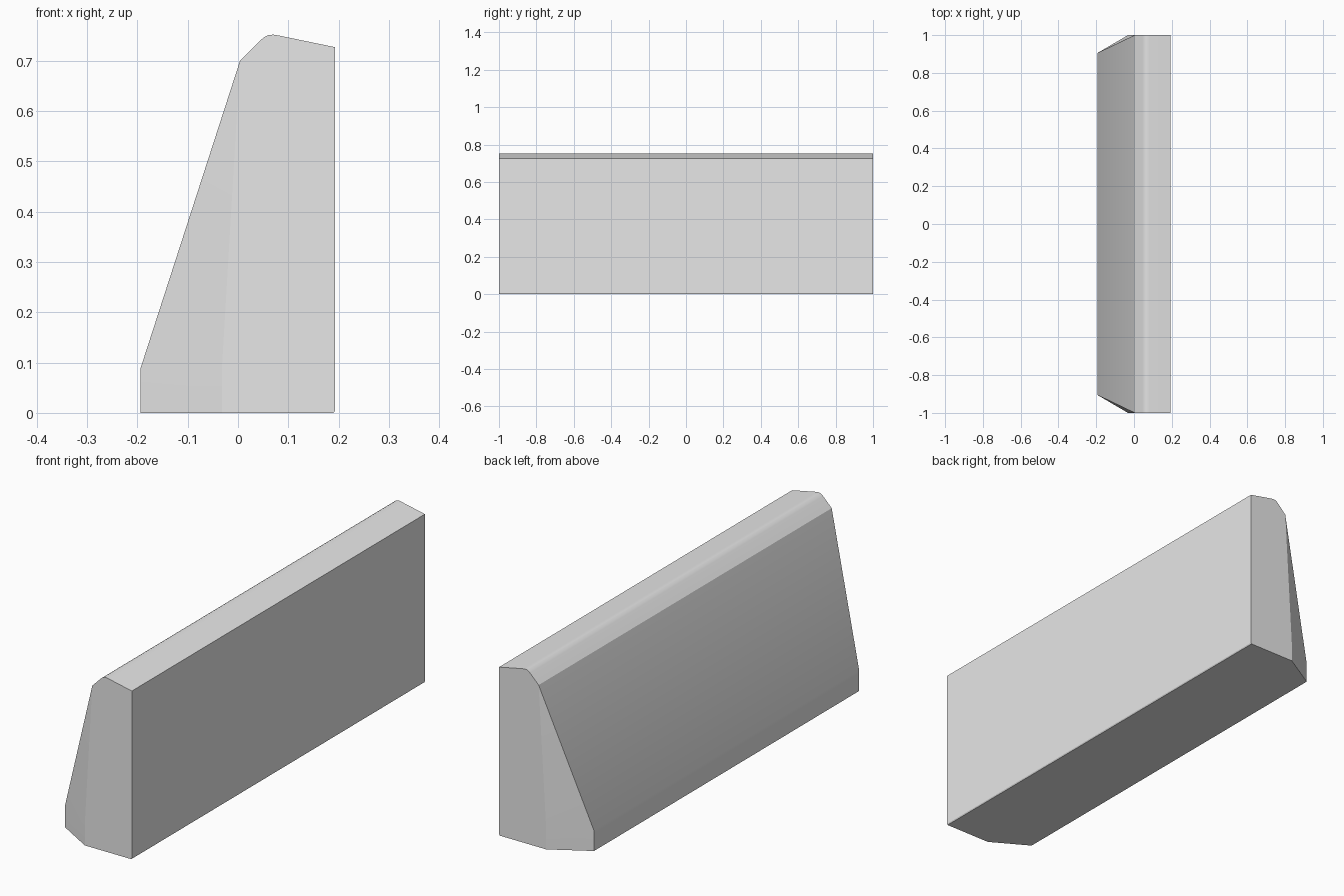
import bpy
import bmesh
import math
from mathutils import Vector

cube = bpy.data.objects.get("Cube")
if cube:
    bpy.data.objects.remove(cube, do_unlink=True)

# Plain grey concrete
concrete = bpy.data.materials.new("concrete_grey")
concrete.use_nodes = True
grey = (0.8, 0.8, 0.8, 1)
concrete.diffuse_color = grey
concrete.node_tree.nodes["Principled BSDF"].inputs["Base Color"].default_value = grey

# Cross-section in x and z: straight wall, sloped face, rounded crest
FOOT, KERB, SHOULDER = -0.194, 0.088, 0.70
profile = [(FOOT, 0), (0.19, 0), (0.193, 0.005), (0.193, 0.727),
           (0.082, 0.75), (0.07, 0.752), (0.06, 0.751), (0.052, 0.747),
           (0.045, 0.741), (0.004, SHOULDER), (FOOT, KERB)]

bm = bmesh.new()
face = bm.faces.new([bm.verts.new((x, -1, z)) for x, z in profile])
extruded = bmesh.ops.extrude_face_region(bm, geom=[face])
new_verts = [v for v in extruded["geom"] if isinstance(v, bmesh.types.BMVert)]
bmesh.ops.translate(bm, verts=new_verts, vec=(0, 2, 0))


def trim(a, b, c):
    """Slice off the outside of the plane through three points and cap it."""
    normal = (b - a).cross(c - a).normalized()
    if normal.dot(a - Vector((0.1, 0, 0.3))) < 0:
        normal.negate()
    cut = bmesh.ops.bisect_plane(
        bm, geom=bm.verts[:] + bm.edges[:] + bm.faces[:], dist=1e-5,
        plane_co=a, plane_no=normal, clear_outer=True)
    edges = [e for e in cut["geom_cut"] if isinstance(e, bmesh.types.BMEdge)]
    bmesh.ops.holes_fill(bm, edges=[e for e in edges if e.is_boundary], sides=0)


# Tapered corners at both ends: upright below the kerb, leaning above it
for side in (-1, 1):
    inner = Vector((-0.032, side, KERB))
    outer = Vector((FOOT, side * 0.905, KERB))
    trim(inner, outer, inner + Vector((0, 0, 1)))
    trim(inner, outer, Vector((0.004, side, SHOULDER)))

bmesh.ops.remove_doubles(bm, verts=bm.verts, dist=1e-4)
bmesh.ops.recalc_face_normals(bm, faces=bm.faces)
mesh = bpy.data.meshes.new("barrier_block")
bm.to_mesh(mesh)
bm.free()
mesh.materials.append(concrete)

barrier = bpy.data.objects.new("barrier_block", mesh)
bpy.context.collection.objects.link(barrier)
bpy.ops.object.select_all(action="DESELECT")
barrier.select_set(True)
bpy.context.view_layer.objects.active = barrier
bpy.ops.object.shade_smooth_by_angle(angle=math.radians(20))
